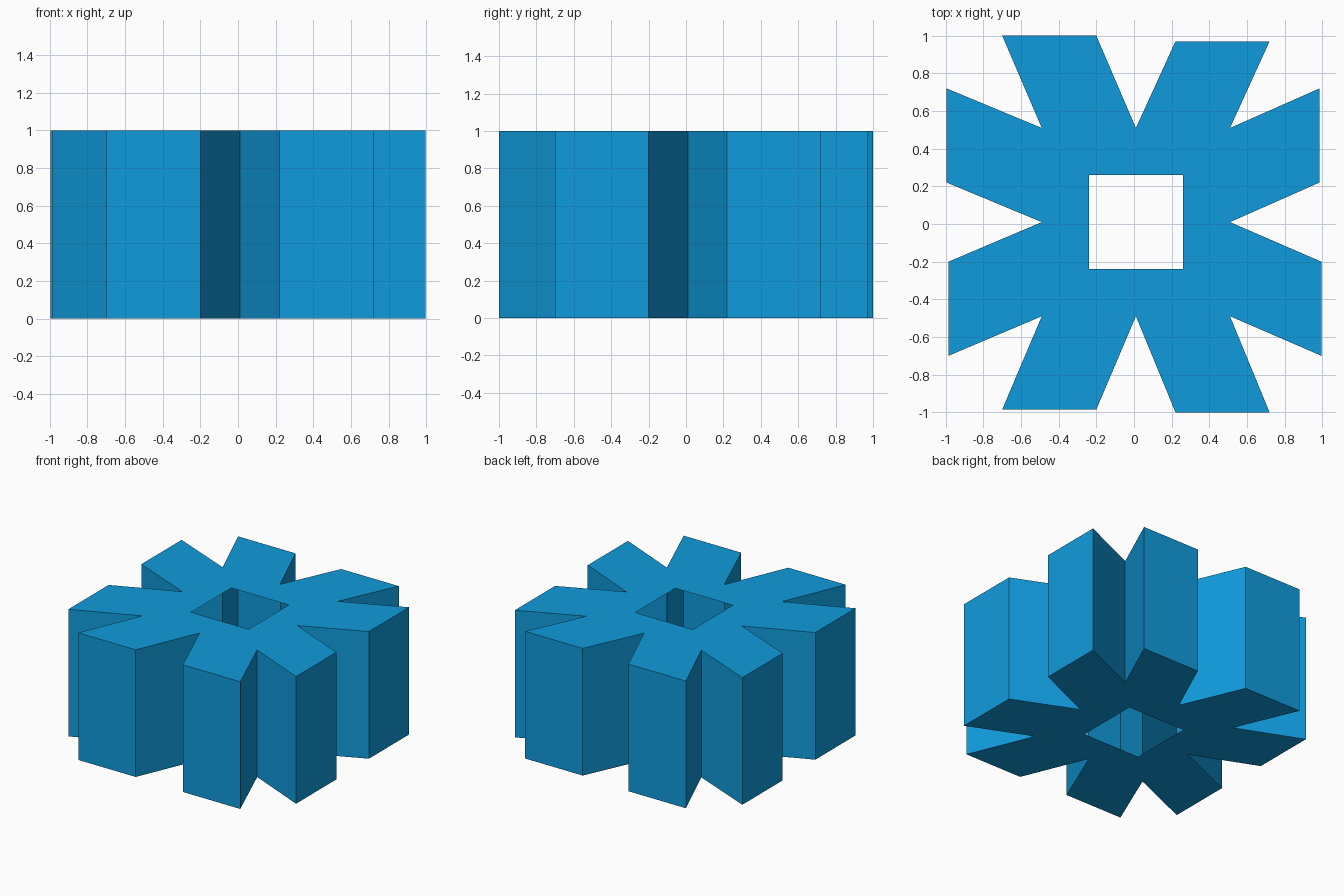
import bpy, bmesh
from mathutils import Vector

if "Cube" in bpy.data.objects:
    bpy.data.objects.remove(bpy.data.objects["Cube"])

CENTRE = Vector((0.01, 0.01, 0.0))
CORE, HOLE, HEIGHT = 0.5, 0.25, 1.0
# Reach of the two teeth on each side: front, right, back, left
REACH = [(0.995, 1.01), (0.985, 0.975), (0.96, 0.99), (1.005, 0.995)]
OUT = [Vector((0, -1, 0)), Vector((1, 0, 0)), Vector((0, 1, 0)), Vector((-1, 0, 0))]

blue = bpy.data.materials.new("bright blue")
blue.diffuse_color = (0.005, 0.33, 0.72, 1.0)
blue.use_nodes = True
blue.node_tree.nodes["Principled BSDF"].inputs["Base Color"].default_value = blue.diffuse_color

bm = bmesh.new()


def add_face(points, flip=False):
    verts = [bm.verts.new(p) for p in points]
    bm.faces.new(verts[::-1] if flip else verts)


for out, reaches in zip(OUT, REACH):
    along = Vector((-out.y, out.x, 0))

    def at(t, d, z):
        return CENTRE + along * t + out * d + Vector((0, 0, z))

    # Top and bottom plates of the core around the open square hole
    for z in (0.0, HEIGHT):
        add_face([at(-HOLE, HOLE, z), at(-CORE, CORE, z), at(0, CORE, z),
                  at(CORE, CORE, z), at(HOLE, HOLE, z)], z == 0.0)

    # Two splayed teeth per side, open towards the hollow core
    for side, reach in zip((-1, 1), reaches):
        a, b = (-CORE, 0) if side < 0 else (0, CORE)
        ta, tb = (-0.71, -0.21) if side < 0 else (0.21, 0.71)
        outline = [(a, CORE), (ta, reach), (tb, reach), (b, CORE)]
        for z in (0.0, HEIGHT):
            add_face([at(t, d, z) for t, d in outline], z == 0.0)
        for p, q in zip(outline, outline[1:]):
            add_face([at(*p, 0), at(*q, 0), at(*q, HEIGHT), at(*p, HEIGHT)])

# Weld the pieces into one hollow shell
bmesh.ops.remove_doubles(bm, verts=bm.verts[:], dist=0.0005)
mesh = bpy.data.meshes.new("toothed_block")
bm.to_mesh(mesh)
bm.free()
mesh.materials.append(blue)
block = bpy.data.objects.new("toothed_block", mesh)
bpy.context.collection.objects.link(block)
